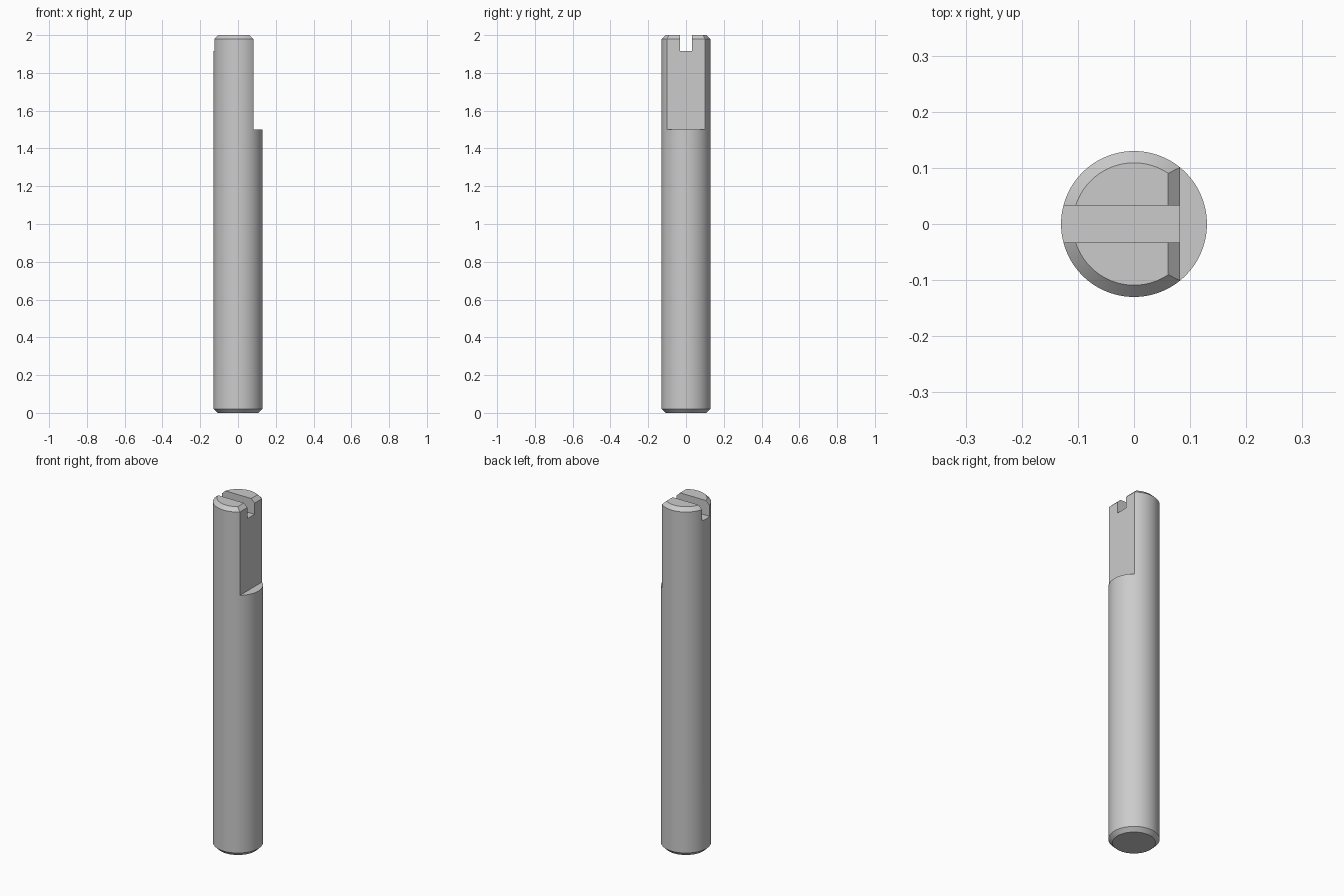
import bpy, bmesh, math

if "Cube" in bpy.data.objects:
    bpy.data.objects.remove(bpy.data.objects["Cube"])

RADIUS, HEIGHT, CHAMFER = 0.13, 2.0, 0.021
FLAT_X, FLAT_Z = 0.082, 1.5
SLOT_HALF, SLOT_Z = 0.033, 1.915
SEGMENTS = 96


def add_object(name, bm):
    bmesh.ops.recalc_face_normals(bm, faces=bm.faces[:])
    mesh = bpy.data.meshes.new(name)
    bm.to_mesh(mesh)
    bm.free()
    obj = bpy.data.objects.new(name, mesh)
    bpy.context.collection.objects.link(obj)
    return obj


def lathe(name, profile):
    """Closed solid of revolution from (radius, z) points."""
    bm = bmesh.new()
    rings = []
    for r, z in profile:
        angles = [2 * math.pi * i / SEGMENTS for i in range(SEGMENTS)]
        rings.append([bm.verts.new((r * math.cos(a), r * math.sin(a), z)) for a in angles])
    for low, high in zip(rings, rings[1:]):
        for i in range(SEGMENTS):
            j = (i + 1) % SEGMENTS
            bm.faces.new((low[i], low[j], high[j], high[i]))
    bm.faces.new(rings[0][::-1])
    bm.faces.new(rings[-1])
    return add_object(name, bm)


def prism(name, profile, half_depth):
    """Extrude an (x, z) outline along y, centred on y = 0."""
    bm = bmesh.new()
    face = bm.faces.new([bm.verts.new((x, -half_depth, z)) for x, z in profile])
    side = bmesh.ops.extrude_face_region(bm, geom=[face])["geom"]
    moved = [v for v in side if isinstance(v, bmesh.types.BMVert)]
    bmesh.ops.translate(bm, verts=moved, vec=(0, 2 * half_depth, 0))
    return add_object(name, bm)


def cut(target, cutter):
    mod = target.modifiers.new(cutter.name, 'BOOLEAN')
    mod.operation, mod.solver, mod.object = 'DIFFERENCE', 'EXACT', cutter
    bpy.context.view_layer.objects.active = target
    bpy.ops.object.modifier_apply(modifier=mod.name)
    bpy.data.objects.remove(cutter, do_unlink=True)


# Round shaft, chamfered at both ends
shaft = lathe("slotted_shaft", [
    (RADIUS - CHAMFER, 0), (RADIUS, CHAMFER),
    (RADIUS, HEIGHT - CHAMFER), (RADIUS - CHAMFER, HEIGHT)])

# Flat on the +x side, with a chamfer along its top edge
over = 0.05
cut(shaft, prism("flat_cutter", [
    (FLAT_X, FLAT_Z), (0.3, FLAT_Z), (0.3, HEIGHT + over),
    (FLAT_X - CHAMFER - over, HEIGHT + over), (FLAT_X, HEIGHT - CHAMFER)], 0.3))

# Screwdriver slot across the top
cut(shaft, prism("slot_cutter", [
    (-0.3, SLOT_Z), (0.3, SLOT_Z), (0.3, 2.2), (-0.3, 2.2)], SLOT_HALF))

# Smooth the barrel, keep the machined edges crisp
bpy.ops.object.select_all(action='DESELECT')
shaft.select_set(True)
bpy.context.view_layer.objects.active = shaft
bpy.ops.object.shade_smooth_by_angle(angle=math.radians(25))
